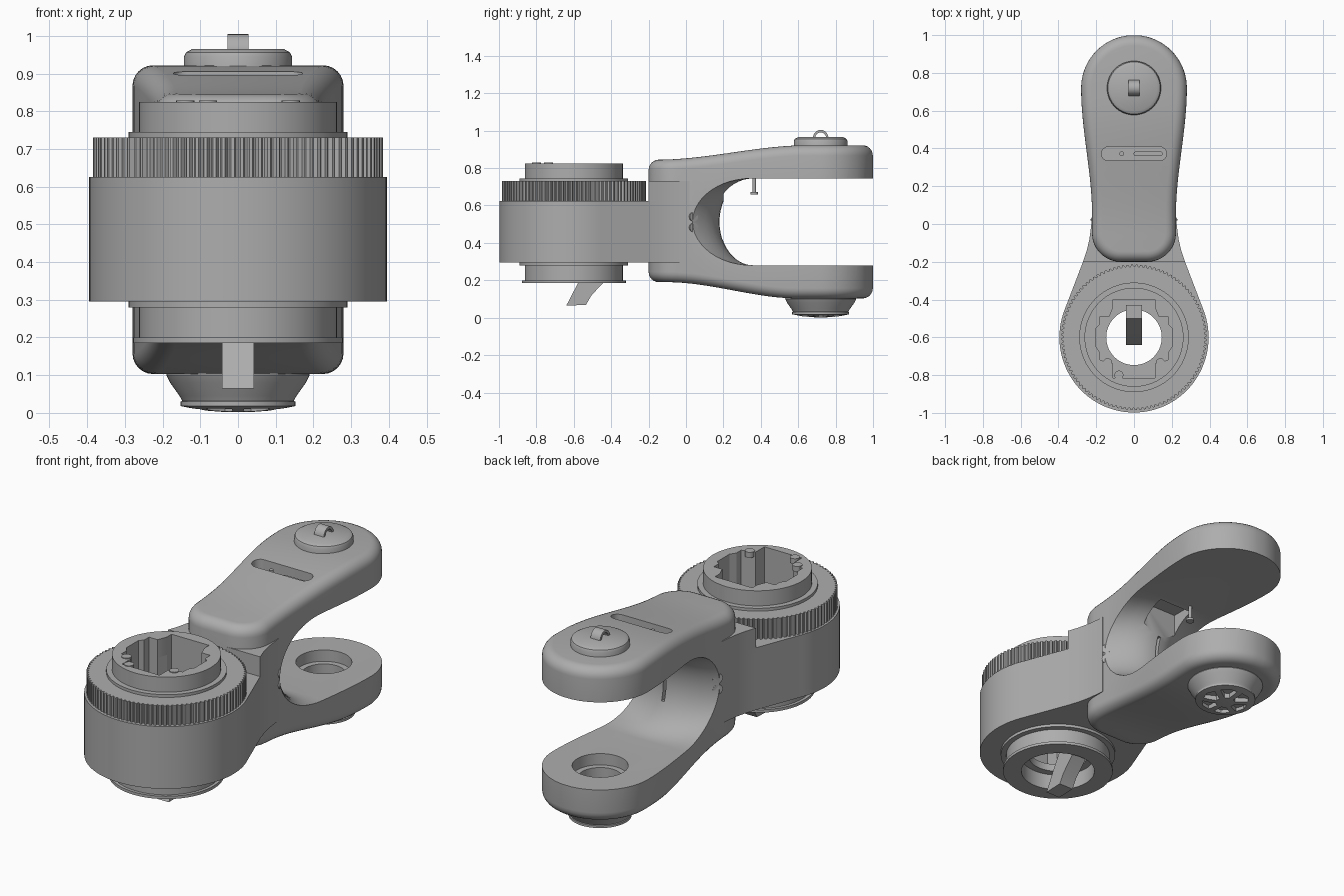
import bpy, bmesh, math
from mathutils import Vector, Matrix

cube = bpy.data.objects.get("Cube")
if cube:
    bpy.data.objects.remove(cube, do_unlink=True)

grey = bpy.data.materials.new("plain_grey")
grey.use_nodes = True
grey.diffuse_color = (0.42, 0.42, 0.42, 1)
grey.node_tree.nodes["Principled BSDF"].inputs["Base Color"].default_value = (0.42, 0.42, 0.42, 1)

HUB, TIP = -0.6, 0.72      # y of the front housing axis and of the fork axis


def finish(name, bm):
    bmesh.ops.recalc_face_normals(bm, faces=bm.faces)
    mesh = bpy.data.meshes.new(name)
    bm.to_mesh(mesh)
    bm.free()
    mesh.materials.append(grey)
    ob = bpy.data.objects.new(name, mesh)
    bpy.context.collection.objects.link(ob)
    return ob


def loft(name, rings, caps=True):
    """Skin a list of equally long closed rings."""
    bm = bmesh.new()
    rows = [[bm.verts.new(p) for p in ring] for ring in rings]
    n = len(rows[0])
    for a, b in zip(rows, rows[1:]):
        for i in range(n):
            j = (i + 1) % n
            bm.faces.new((a[i], a[j], b[j], b[i]))
    if caps:
        bm.faces.new(rows[0])
        bm.faces.new(rows[-1])
    return finish(name, bm)


def prism(name, pts, z0, z1):
    return loft(name, [[(x, y, z) for x, y in pts] for z in (z0, z1)])


def circle(r, y=0, x=0, n=64):
    return [(x + r * math.cos(math.tau * i / n), y + r * math.sin(math.tau * i / n)) for i in range(n)]


def lathe(name, profile, y):
    return loft(name, [[(px, py, z) for px, py in circle(r, y)] for r, z in profile])


def box(name, x0, x1, y0, y1, z0, z1):
    return prism(name, [(x0, y0), (x1, y0), (x1, y1), (x0, y1)], z0, z1)


def mirrored(pts):
    return pts + [(-x, y) for x, y in reversed(pts)]


def activate(ob):
    bpy.ops.object.select_all(action='DESELECT')
    ob.select_set(True)
    bpy.context.view_layer.objects.active = ob


def cut(targets, cutters):
    for ob in targets:
        activate(ob)
        for c in cutters:
            mod = ob.modifiers.new("cut", 'BOOLEAN')
            mod.operation, mod.solver, mod.object = 'DIFFERENCE', 'EXACT', c
            bpy.ops.object.modifier_apply(modifier=mod.name)
    for c in cutters:
        bpy.data.objects.remove(c, do_unlink=True)


def ease(y, a, b):
    t = min(max((y - a) / (b - a), 0), 1)
    return t * t * (3 - 2 * t)


# Fork body: waisted outline with rounded rims on sloping top and bottom
def fork_body():
    right = []
    for i in range(13):
        a = math.radians(-90 + 7.5 * i)
        right.append((0.07 + 0.152 * math.cos(a), -0.05 + 0.15 * math.sin(a)))
    for i in range(1, 20):
        y = -0.05 + 0.77 * i / 20
        right.append((0.222 + 0.058 * ease(y, 0.05, TIP), y))
    for i in range(18):
        a = math.radians(5 * i)
        right.append((0.28 * math.cos(a), TIP + 0.28 * math.sin(a)))
    outline = mirrored(right)
    n = len(outline)

    def inset(d):
        out = []
        for i, p in enumerate(outline):
            t = (Vector(outline[(i + 1) % n]) - Vector(outline[i - 1])).normalized()
            out.append((p[0] - t.y * d, p[1] + t.x * d))
        return out

    r, steps = 0.055, 6
    rings = []
    for side in (-1, 1):
        order = range(steps, -1, -1) if side < 0 else range(steps + 1)
        for k in order:
            a = math.pi / 2 * k / steps
            ring = []
            for x, y in inset(r * (1 - math.cos(a))):
                top = 0.845 + 0.077 * ease(y, -0.15, 0.65)
                low = 0.19 - 0.087 * ease(y, -0.1, 0.6)
                dz = r * (1 - math.sin(a))
                ring.append((x, y, top - dz if side > 0 else low + dz))
            rings.append(ring)
    bm = bmesh.new()
    rows = [[bm.verts.new(p) for p in ring] for ring in rings]
    for a, b in zip(rows, rows[1:]):
        for i in range(n):
            j = (i + 1) % n
            bm.faces.new((a[i], a[j], b[j], b[i]))
    for row in (rows[0], rows[-1]):
        for i in range(n // 2 - 1):
            bm.faces.new((row[i], row[i + 1], row[n - 2 - i], row[n - 1 - i]))
    return finish("fork", bm)


# Opening between the arms, deeper toward the sides
def opening():
    rings = []
    for x in [-0.4] + [-0.24 + 0.04 * i for i in range(13)] + [0.4]:
        depth = 0.18 + 0.155 * min(abs(x) / 0.23, 1.04) ** 2
        ring = [(x, 1.2, 0.28), (x, 1.2, 0.745)]
        for i in range(25):
            a = math.pi * i / 24
            ring.append((x, 0.36 - depth * math.sin(a), 0.5125 + 0.2325 * math.cos(a)))
        rings.append(ring)
    return loft("opening_cutter", rings)


def capsule(x0, x1, y, r):
    arc = [math.radians(-90 + 15 * i) for i in range(13)]
    return [(x1 + r * math.cos(a), y + r * math.sin(a)) for a in arc] + \
           [(x0 - r * math.cos(a), y - r * math.sin(a)) for a in arc]


fork = fork_body()
cut([fork], [opening(),
             prism("slot_cutter", capsule(-0.135, 0.135, 0.372, 0.037), 0.85, 1),
             box("recess_cutter", -0.1, 0.1, 0.2, 0.33, 0.6, 0.78),
             box("slit_cutter", -0.008, 0.008, 0.1, 0.22, 0.42, 0.62)])

# Lower knob under the fork
knob = lathe("lower_knob", [(0.18, 0.15), (0.19, 0.1), (0.18, 0.08), (0.155, 0.045), (0.148, 0.032),
                            (0.152, 0.03), (0.152, 0.018), (0.09, 0.006), (0.03, 0.002)], TIP)
cut([fork, knob], [prism("seat_cutter", circle(0.135, TIP), 0.22, 0.4),
                   prism("bore_cutter", circle(0.105, TIP), 0.06, 0.3)])
wedges = []
for k in range(6):
    mid = math.tau * k / 6
    pts = [(r * math.cos(mid + s), TIP + r * math.sin(mid + s))
           for r, s in ((0.05, -0.25), (0.115, -0.38), (0.122, 0), (0.115, 0.38), (0.05, 0.25))]
    wedges.append(prism("wedge_cutter", pts, -0.1, 0.03))
cut([knob], wedges)
post = box("bore_post", -0.03, 0.03, TIP - 0.03, TIP + 0.03, 0.05, 0.17)

# Upper cap with its pull loop
cap = lathe("upper_cap", [(0.143, 0.9), (0.143, 0.945), (0.138, 0.956), (0.122, 0.965)], TIP)
arch = []
for x in (-0.028, 0.028):
    ring = []
    for r, order in ((0.042, range(17)), (0.03, range(16, -1, -1))):
        for i in order:
            a = math.pi * i / 16
            ring.append((x, TIP + r * math.cos(a), 0.957 + 1.13 * r * math.sin(a)))
    arch.append(ring)
loop = loft("pull_loop", arch)

# Slot contents and the screw hanging below the upper arm
slot_bar = prism("slot_bar", capsule(0.01, 0.14, 0.372, 0.012), 0.84, 0.872)
slot_pin = prism("slot_pin", circle(0.012, 0.372, -0.065, 16), 0.84, 0.885)
screw = prism("hanging_screw", circle(0.009, 0.365, -0.065, 16), 0.67, 0.76)
screw_head = prism("hanging_screw_head", circle(0.021, 0.365, -0.065, 16), 0.66, 0.672)

# Side screws on the web
screws = []
for side in (-1, 1):
    for z in (0.482, 0.54):
        s = prism("web_screw", circle(0.026, 0, 0, 20), -0.03, 0.012)
        turn = Vector((side, 0.7, 0)).to_track_quat('Z', 'Y').to_matrix().to_4x4()
        s.data.transform(Matrix.Translation((side * 0.207, 0.036, z)) @ turn)
        screws.append(s)

# Front housing and neck
arc = [math.radians(-90 + 111 * i / 32) for i in range(33)]
flank = [(0.27, -0.2), (0.25, -0.14), (0.236, -0.08), (0.228, -0.02), (0.224, 0.02)]
wall = [(0.395 * math.cos(a), HUB + 0.398 * math.sin(a)) for a in arc[1:]] + flank
housing = prism("housing", mirrored(wall) + [(0, HUB - 0.398)], 0.295, 0.625)
neck = prism("neck_block", mirrored(flank), 0.6, 0.73)
teeth = 100
knurl = []
for i in range(teeth):
    for off, r in ((0, 0.374), (0.25, 0.385), (0.6, 0.385), (0.8, 0.374)):
        a = math.tau * (i + off) / teeth
        knurl.append((r * math.cos(a), HUB + r * math.sin(a)))
ring = prism("knurled_ring", knurl, 0.625, 0.73)
top_collar = lathe("top_collar", [(0.29, 0.73), (0.29, 0.745), (0.262, 0.745), (0.262, 0.825)], HUB)
low_collar = lathe("lower_collar", [(0.278, 0.185), (0.278, 0.2), (0.262, 0.2), (0.262, 0.28),
                                    (0.29, 0.28), (0.29, 0.295)], HUB)

# Keyed bore through the stack
half = [(0.11, 0.2), (0.11, 0.16), (0.13, 0.11), (0.18, 0.11), (0.18, 0.07), (0.2, 0.05),
        (0.2, -0.05), (0.18, -0.08), (0.18, -0.12), (0.11, -0.14), (0.11, -0.215)]
key = mirrored([(x, HUB + y) for x, y in half])
cut([housing, ring, top_collar, low_collar],
    [prism("key_cutter", key, 0.31, 1),
     prism("hole_cutter", circle(0.147, HUB), 0, 1),
     prism("low_cutter", circle(0.185, HUB), 0, 0.27)])
pins = [prism("collar_pin", circle(0.024, y, x, 20), 0.8, 0.829)
        for x, y in ((-0.08, -0.8), (0.14, -0.735), (-0.14, -0.735))]

# Slanted lever below the housing
side = [(-0.64, 0.065), (-0.535, 0.068), (-0.505, 0.12), (-0.43, 0.2), (-0.43, 0.32), (-0.5, 0.32), (-0.575, 0.19)]
lever = loft("lever", [[(x, y, z) for y, z in side] for x in (-0.042, 0.042)])

for ob in [fork, knob, cap, loop, slot_bar, slot_pin, screw, screw_head, housing, neck, ring,
           top_collar, low_collar, lever, post] + screws + pins:
    activate(ob)
    bpy.ops.object.shade_smooth_by_angle(angle=math.radians(15 if ob == ring else 32))
